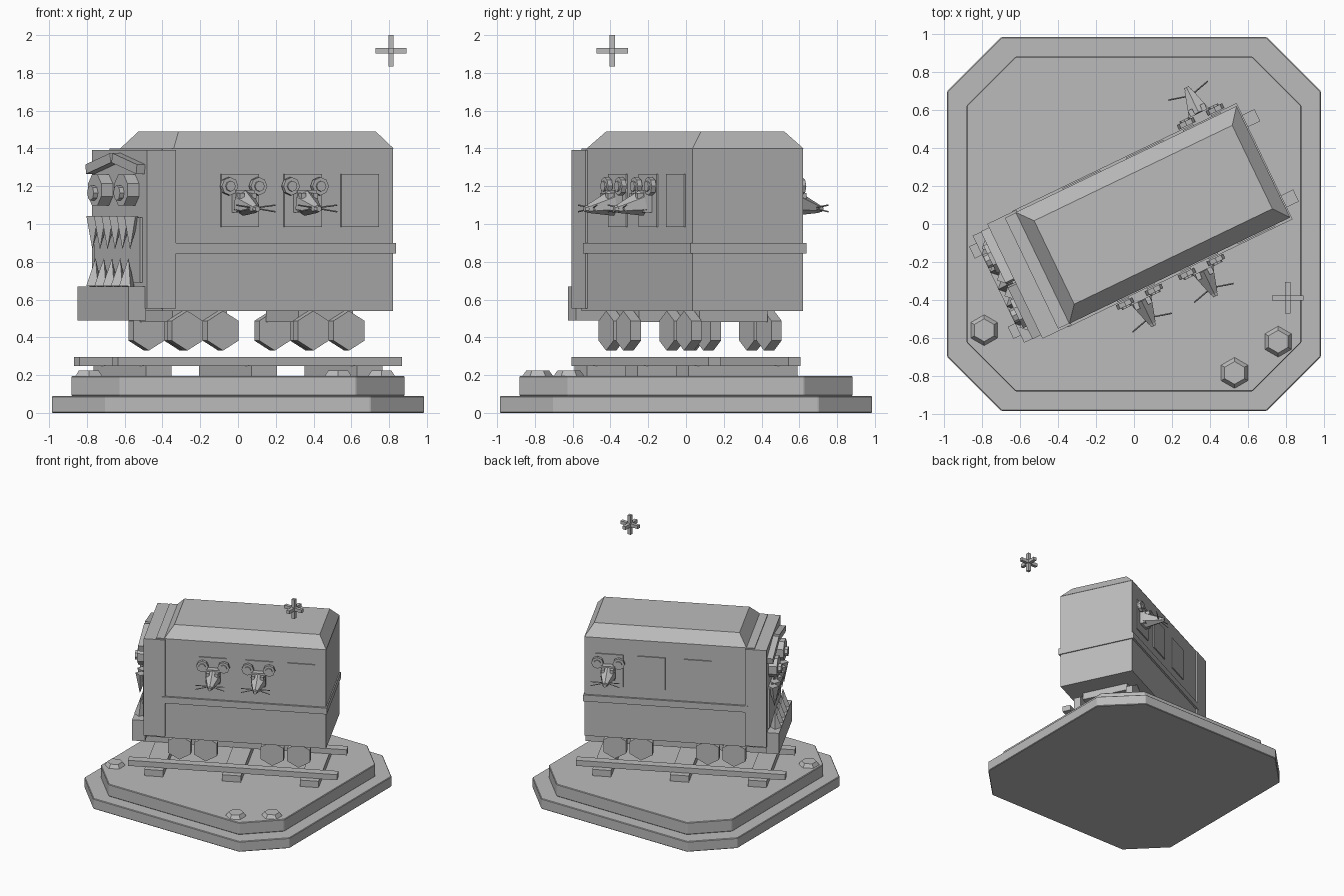
import bpy, bmesh, math
from mathutils import Matrix, Vector

if "Cube" in bpy.data.objects:
    bpy.data.objects.remove(bpy.data.objects["Cube"])

grey = bpy.data.materials.new("plain grey")
grey.diffuse_color = (0.5, 0.5, 0.5, 1)
grey.use_nodes = True
grey.node_tree.nodes["Principled BSDF"].inputs["Base Color"].default_value = grey.diffuse_color
TURN = Matrix.Rotation(math.radians(25.7), 4, 'Z')   # the train stands diagonally on its base
STILL = Matrix.Identity(4)


def finish(name, bm, frame):
    bmesh.ops.transform(bm, matrix=frame, verts=bm.verts)
    bmesh.ops.recalc_face_normals(bm, faces=bm.faces)
    me = bpy.data.meshes.new(name)
    bm.to_mesh(me)
    bm.free()
    me.materials.append(grey)
    ob = bpy.data.objects.new(name, me)
    bpy.context.collection.objects.link(ob)
    return ob


def box(name, x, y, z, frame=TURN):
    """Box from three (low, high) ranges."""
    bm = bmesh.new()
    mid = Vector([(a + b) / 2 for a, b in (x, y, z)])
    size = [b - a for a, b in (x, y, z)]
    bmesh.ops.create_cube(bm, size=1, matrix=Matrix.Translation(mid) @ Matrix.Diagonal((*size, 1)))
    return finish(name, bm, frame)


def spike(name, a, b, r1, r2, sides, frame=TURN, spin=0):
    """Cone or cylinder from point a to point b."""
    a, b = Vector(a), Vector(b)
    bm = bmesh.new()
    rot = (b - a).to_track_quat('Z', 'Y').to_matrix().to_4x4()
    m = Matrix.Translation((a + b) / 2) @ rot @ Matrix.Rotation(spin, 4, 'Z')
    bmesh.ops.create_cone(bm, cap_ends=True, segments=sides, radius1=r1, radius2=r2,
                          depth=(b - a).length, matrix=m)
    return finish(name, bm, frame)


def octagon(name, half, cut, z0, z1):
    """Square slab with cut corners."""
    bm = bmesh.new()
    pts = [(half, -cut), (half, cut), (cut, half), (-cut, half),
           (-half, cut), (-half, -cut), (-cut, -half), (cut, -half)]
    f = bm.faces.new([bm.verts.new((x, y, z0)) for x, y in pts])
    up = bmesh.ops.extrude_face_region(bm, geom=[f])["geom"]
    bmesh.ops.translate(bm, vec=(0, 0, z1 - z0), verts=[v for v in up if isinstance(v, bmesh.types.BMVert)])
    ob = finish(name, bm, STILL)
    bev = ob.modifiers.new("soft edge", 'BEVEL')
    bev.width, bev.segments = 0.005, 1


# Stepped base with flat rocks
octagon("base_lower", 0.985, 0.70, 0, 0.09)
octagon("base_upper", 0.882, 0.625, 0.09, 0.195)
for x, y in ((-0.79, -0.56), (0.53, -0.785), (0.76, -0.62)):
    spike("rock", (x, y, 0.19), (x, y, 0.225), 0.085, 0.06, 6, STILL)

# Track
for u in (-0.62, 0, 0.62):
    box("track_tie", (u - 0.075, u + 0.075), (-0.32, 0.32), (0.195, 0.25))
for s in (-1, 1):
    box("rail", (-0.835, 0.835), (s * 0.235 - 0.035, s * 0.235 + 0.035), (0.247, 0.295))

# Wheels and bogies
for c in (-0.32, 0.42):
    box("bogie", (c - 0.16, c + 0.16), (-0.2, 0.2), (0.48, 0.545))
    for u in (c - 0.105, c + 0.105):
        for s in (-1, 1):
            spike("wheel", (u, s * 0.205, 0.435), (u, s * 0.265, 0.435), 0.105, 0.105, 6)

# Carriage body, cab, belt and bumper
box("body", (-0.6, 0.755), (-0.324, 0.324), (0.54, 1.40))
box("cab", (-0.697, -0.527), (-0.336, 0.336), (0.552, 1.392))
box("belt", (-0.55, 0.764), (-0.34, 0.34), (0.845, 0.90))
box("bumper", (-0.793, -0.69), (-0.313, 0.313), (0.49, 0.67))

# Hipped roof
bm = bmesh.new()
low = [bm.verts.new(p) for p in ((-0.535, -0.326, 1.4), (0.757, -0.326, 1.4), (0.757, 0.326, 1.4), (-0.535, 0.326, 1.4))]
top = [bm.verts.new(p) for p in ((-0.467, -0.244, 1.49), (0.692, -0.244, 1.49), (0.692, 0.244, 1.49), (-0.467, 0.244, 1.49))]
bm.faces.new(low)
bm.faces.new(top)
for i in range(4):
    j = (i + 1) % 4
    bm.faces.new((low[i], low[j], top[j], top[i]))
finish("roof", bm, TURN)


def mouse(u, s):
    """Mouse leaning out of a window on side s."""
    for e in (-1, 1):
        ear = u + e * 0.085
        spike("mouse_ear", (ear, s * 0.345, 1.2), (ear, s * 0.372, 1.2), 0.048, 0.048, 8)
        spike("mouse_inner_ear", (ear, s * 0.37, 1.2), (ear, s * 0.382, 1.2), 0.028, 0.028, 8)
        eye = u + e * 0.035
        box("mouse_eye", (eye - 0.013, eye + 0.013), sorted((s * 0.37, s * 0.415)), (1.135, 1.165))
        for dz in (-0.02, 0.015):
            spike("whisker", (u, s * 0.48, 1.085), (u + e * 0.115, s * 0.51, 1.085 + dz), 0.004, 0.004, 4)
    box("mouse_neck", (u - 0.055, u + 0.055), sorted((s * 0.32, s * 0.38)), (1.06, 1.18))
    spike("mouse_head", (u, s * 0.37, 1.11), (u, s * 0.51, 1.08), 0.068, 0.022, 6)
    spike("mouse_nose", (u, s * 0.50, 1.08), (u, s * 0.53, 1.08), 0.022, 0.015, 6)


# Windows and passengers
for s in (-1, 1):
    for u in (-0.148, 0.222, 0.557):
        box("window", (u - 0.11, u + 0.11), sorted((s * 0.32, s * 0.333)), (0.985, 1.265))
mouse(-0.14, -1)
mouse(0.222, -1)
mouse(0.562, 1)

# Face: eyes, brows, mouth and teeth
for s in (-1, 1):
    v = s * 0.16
    spike("eye", (-0.69, v, 1.18), (-0.765, v, 1.18), 0.088, 0.088, 8, spin=math.pi / 8)
    spike("pupil", (-0.76, v, 1.165), (-0.79, v, 1.165), 0.04, 0.04, 8)
    spike("brow", (-0.72, s * 0.31, 1.29), (-0.72, s * 0.01, 1.35), 0.036, 0.036, 4, spin=math.pi / 4)
box("mouth", (-0.712, -0.69), (-0.28, 0.28), (0.69, 1.035))
for i in range(6):
    v = -0.23 + i * 0.092
    spike("upper_tooth", (-0.735, v, 1.04), (-0.745, v, 0.865), 0.045, 0.0, 4)
for i in range(5):
    v = -0.2 + i * 0.1
    spike("lower_tooth", (-0.75, v, 0.67), (-0.74, v, 0.82), 0.045, 0.0, 4)

# Floating three-armed sparkle
for axis in range(3):
    spans = [(c - (0.083 if k == axis else 0.014), c + (0.083 if k == axis else 0.014))
             for k, c in enumerate((0.81, -0.39, 1.917))]
    box("sparkle_arm", *spans, frame=STILL)
